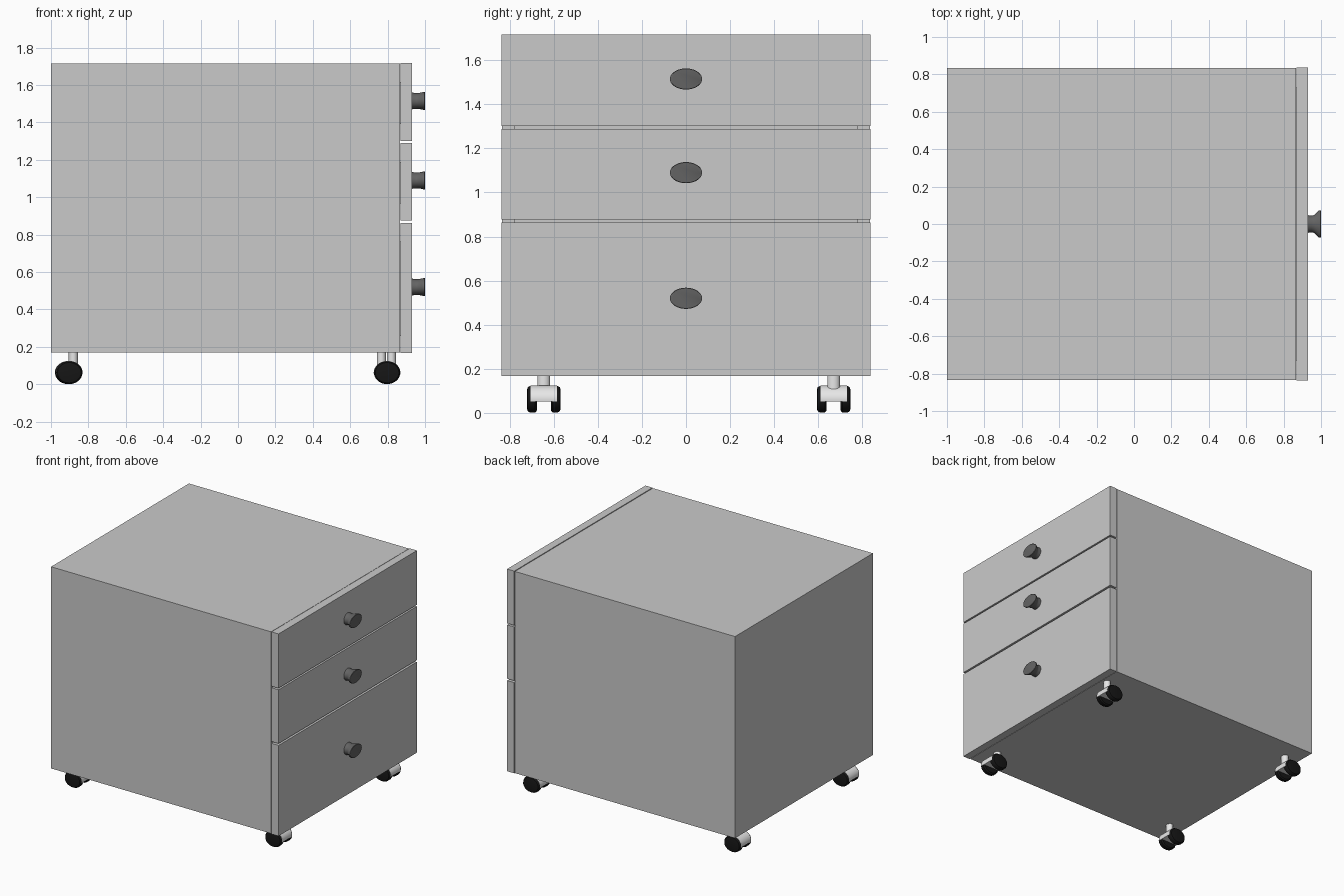
import bpy, bmesh, math
from mathutils import Vector, Matrix

if "Cube" in bpy.data.objects:
    bpy.data.objects.remove(bpy.data.objects["Cube"])


def material(name, v):
    m = bpy.data.materials.new(name)
    m.diffuse_color = (v, v, v, 1)
    m.use_nodes = True
    m.node_tree.nodes["Principled BSDF"].inputs["Base Color"].default_value = m.diffuse_color
    return m


GREY = material("light_grey_panel", 0.59)
DARK = material("dark_grey_knob", 0.125)
BLACK = material("black_rubber", 0.008)
WHITE = material("white_plastic", 0.8)


def finish(bm, name, mat, smooth=False):
    bmesh.ops.recalc_face_normals(bm, faces=bm.faces[:])
    me = bpy.data.meshes.new(name)
    bm.to_mesh(me)
    bm.free()
    me.materials.append(mat)
    ob = bpy.data.objects.new(name, me)
    bpy.context.collection.objects.link(ob)
    if smooth:
        bpy.ops.object.select_all(action='DESELECT')
        ob.select_set(True)
        bpy.context.view_layer.objects.active = ob
        bpy.ops.object.shade_smooth_by_angle(angle=math.radians(35))
    return ob


def box(name, lo, hi, mat, open_dir=None, wall=0.0):
    """Box between two corners, optionally hollowed out from one side."""
    lo, hi = Vector(lo), Vector(hi)
    bm = bmesh.new()
    size = hi - lo
    bmesh.ops.create_cube(bm, size=1, matrix=Matrix.Translation((lo + hi) / 2)
                          @ Matrix.Diagonal((*size, 1)))
    if open_dir:
        d = Vector(open_dir)
        bm.normal_update()
        face = max(bm.faces, key=lambda f: f.normal.dot(d))
        bmesh.ops.inset_region(bm, faces=[face], thickness=wall)
        depth = abs(size.dot(d)) - wall
        new = bmesh.ops.extrude_discrete_faces(bm, faces=[face])["faces"][0]
        bmesh.ops.translate(bm, verts=new.verts[:], vec=-d * depth)
    return finish(bm, name, mat)


def loft(name, rings, mat, place, a0=0.0, a1=2 * math.pi, n=40):
    """Solid through elliptical rings (offset, ru, rv); place maps (offset, u, v)."""
    bm = bmesh.new()
    closed = a1 - a0 > 6.28
    count = n if closed else n + 1
    rows = []
    for t, ru, rv in rings:
        angles = [a0 + (a1 - a0) * i / n for i in range(count)]
        rows.append([bm.verts.new(place(t, ru * math.cos(a), rv * math.sin(a)))
                     for a in angles])
    for r, s in zip(rows, rows[1:]):
        for i in range(count):
            j = (i + 1) % count
            bm.faces.new((r[i], r[j], s[j], s[i]))
    bm.faces.new(rows[0])
    bm.faces.new(rows[-1])
    return finish(bm, name, mat, True)


# Cabinet carcass, open towards the drawers
box("carcass", (-1, -0.835, 0.17), (0.865, 0.835, 1.715), GREY, (1, 0, 0), 0.08)

# Drawers: front panel, open tray and flared oval knob
drawers = [("bottom", 0.168, 0.863, 0.52), ("middle", 0.877, 1.289, 1.09),
           ("top", 1.301, 1.717, 1.515)]
for label, z0, z1, kz in drawers:
    box(label + "_drawer_front", (0.87, -0.837, z0), (0.93, 0.837, z1), GREY)
    box(label + "_drawer_tray", (-0.85, -0.73, z0 + 0.09), (0.87, 0.73, z1 - 0.1),
        GREY, (0, 0, 1), 0.03)
    rings = [(0.93, 0.047, 0.045), (0.95, 0.045, 0.042), (0.962, 0.047, 0.042),
             (0.986, 0.07, 0.046), (0.991, 0.073, 0.048), (0.998, 0.073, 0.048),
             (1.0, 0.07, 0.046)]
    loft(label + "_knob", rings, DARK, lambda t, u, v, kz=kz: (t, u, kz + v))

# Casters: twin wheels, half-round hood, axle and offset stem
casters = [("front_near", 0.797, -0.645, -0.03), ("front_far", 0.797, 0.67, 0.024),
           ("rear_near", -0.902, -0.645, 0.022), ("rear_far", -0.908, 0.67, 0.028)]
for label, cx, cy, offset in casters:
    def along_y(t, u, v, cx=cx, cy=cy):
        return (cx + u, cy + t, 0.062 + v)

    for side, s in (("left", -1), ("right", 1)):
        wheel = [(s * 0.032, 0.06, 0.052), (s * 0.04, 0.07, 0.061),
                 (s * 0.062, 0.07, 0.061), (s * 0.073, 0.063, 0.054),
                 (s * 0.076, 0.05, 0.043)]
        loft(f"{label}_{side}_wheel", wheel, BLACK, along_y)
    loft(label + "_hood", [(-0.06, 0.0715, 0.0625), (0.06, 0.0715, 0.0625)], WHITE,
         along_y, -0.17, math.pi + 0.17, 24)
    loft(label + "_stem", [(0.06, 0.025, 0.029), (0.171, 0.025, 0.029)], WHITE,
         lambda t, u, v, cx=cx, cy=cy, o=offset: (cx + o + u, cy + v, t), n=24)
